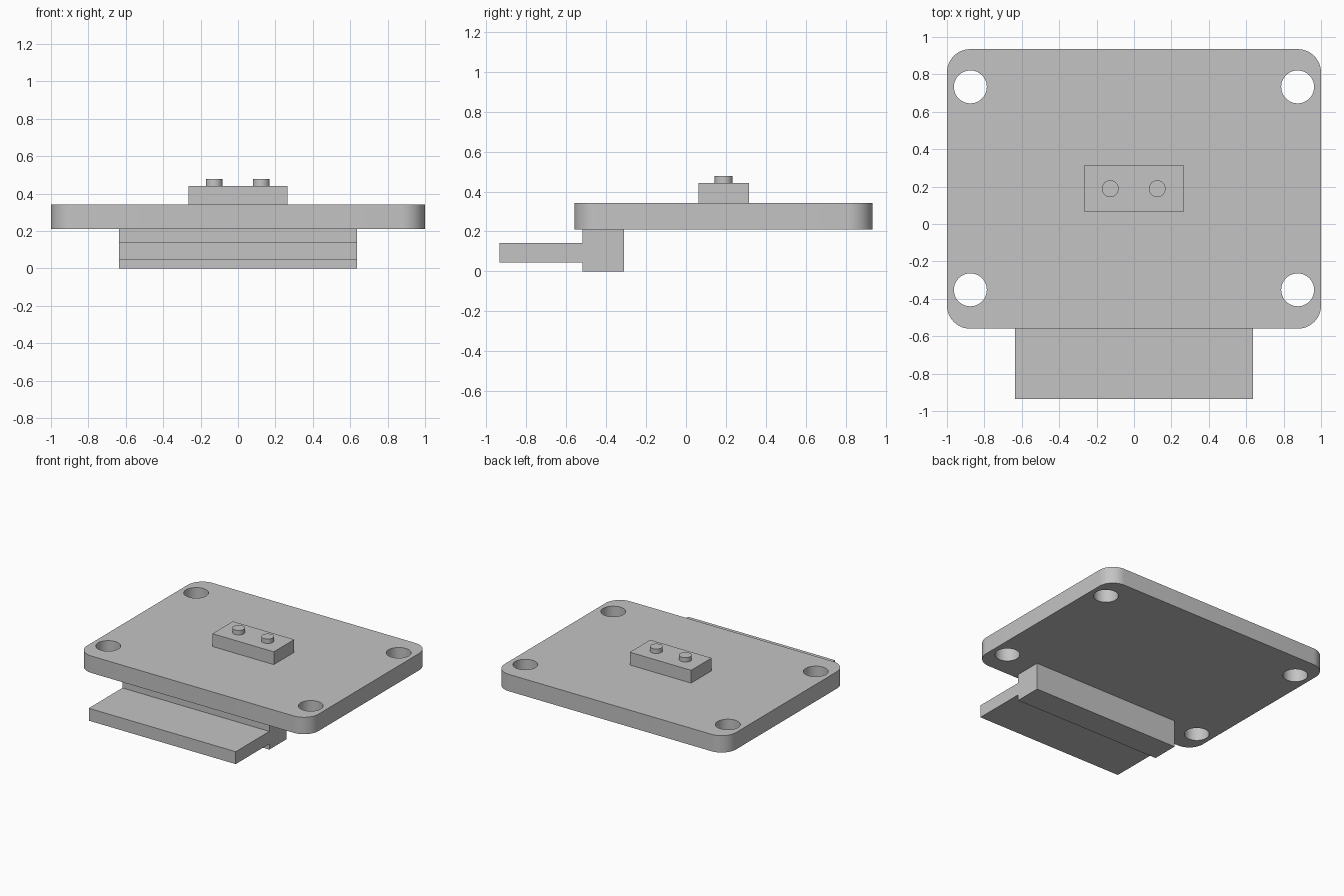
import bpy, bmesh
from math import radians
from mathutils import Matrix, Vector

if "Cube" in bpy.data.objects:
    bpy.data.objects.remove(bpy.data.objects["Cube"], do_unlink=True)

grey = bpy.data.materials.new("plain_grey")
grey.use_nodes = True
grey.diffuse_color = (0.55, 0.55, 0.55, 1)
for node in grey.node_tree.nodes:
    if node.type == "BSDF_PRINCIPLED":
        node.inputs["Base Color"].default_value = grey.diffuse_color


def finish(name, bm):
    """Turn a bmesh into a named object, smooth with sharp edges kept."""
    bmesh.ops.recalc_face_normals(bm, faces=bm.faces)
    mesh = bpy.data.meshes.new(name)
    bm.to_mesh(mesh)
    bm.free()
    mesh.materials.append(grey)
    mesh.shade_smooth()
    mesh.set_sharp_from_angle(angle=radians(30))
    obj = bpy.data.objects.new(name, mesh)
    bpy.context.collection.objects.link(obj)
    return obj


def add_box(bm, low, high):
    low, high = Vector(low), Vector(high)
    matrix = Matrix.Translation((low + high) / 2) @ Matrix.Diagonal((*(high - low), 1))
    bmesh.ops.create_cube(bm, size=1, matrix=matrix)


def add_cylinder(bm, x, y, radius, z0, z1):
    bmesh.ops.create_cone(bm, cap_ends=True, segments=48, radius1=radius, radius2=radius,
                          depth=z1 - z0, matrix=Matrix.Translation((x, y, (z0 + z1) / 2)))


# Mounting plate with rounded vertical corners
bm = bmesh.new()
add_box(bm, (-1, -0.56, 0.21), (1, 0.935, 0.342))
corners = [e for e in bm.edges if abs(e.verts[0].co.z - e.verts[1].co.z) > 0.1]
bmesh.ops.bevel(bm, geom=corners, offset=0.125, segments=12, profile=0.5, affect="EDGES")
plate = finish("mounting_plate", bm)

# Four through holes cut near the corners
bm = bmesh.new()
for x in (-0.875, 0.875):
    for y in (-0.352, 0.733):
        add_cylinder(bm, x, y, 0.088, 0.1, 0.5)
cutter = finish("hole_cutter", bm)
cutter.hide_render = True
cutter.hide_viewport = False
cut = plate.modifiers.new("holes", "BOOLEAN")
cut.operation = "DIFFERENCE"
cut.solver = "EXACT"
cut.object = cutter
bpy.context.view_layer.update()
graph = bpy.context.evaluated_depsgraph_get()
drilled = bpy.data.meshes.new_from_object(plate.evaluated_get(graph))
plate.modifiers.clear()
plate.data = drilled
drilled.shade_smooth()
drilled.set_sharp_from_angle(angle=radians(30))
bpy.data.objects.remove(cutter, do_unlink=True)

# Hanging block with a forward tongue, one side profile swept across x
profile = [(-0.31, 0), (-0.31, 0.21), (-0.52, 0.21), (-0.52, 0.142),
           (-0.935, 0.142), (-0.935, 0.045), (-0.52, 0.045), (-0.52, 0)]
bm = bmesh.new()
side = bm.faces.new([bm.verts.new((-0.635, y, z)) for y, z in profile])
swept = bmesh.ops.extrude_face_region(bm, geom=[side])["geom"]
bmesh.ops.translate(bm, vec=(1.27, 0, 0),
                    verts=[g for g in swept if isinstance(g, bmesh.types.BMVert)])
finish("tongue_bracket", bm)

# Raised pad on the plate
bm = bmesh.new()
add_box(bm, (-0.265, 0.063, 0.342), (0.265, 0.315, 0.442))
finish("raised_pad", bm)

# Pair of pegs on the pad
for name, x in (("left_peg", 0.124), ("right_peg", -0.127)):
    bm = bmesh.new()
    add_cylinder(bm, x, 0.189, 0.045, 0.442, 0.477)
    finish(name, bm)
